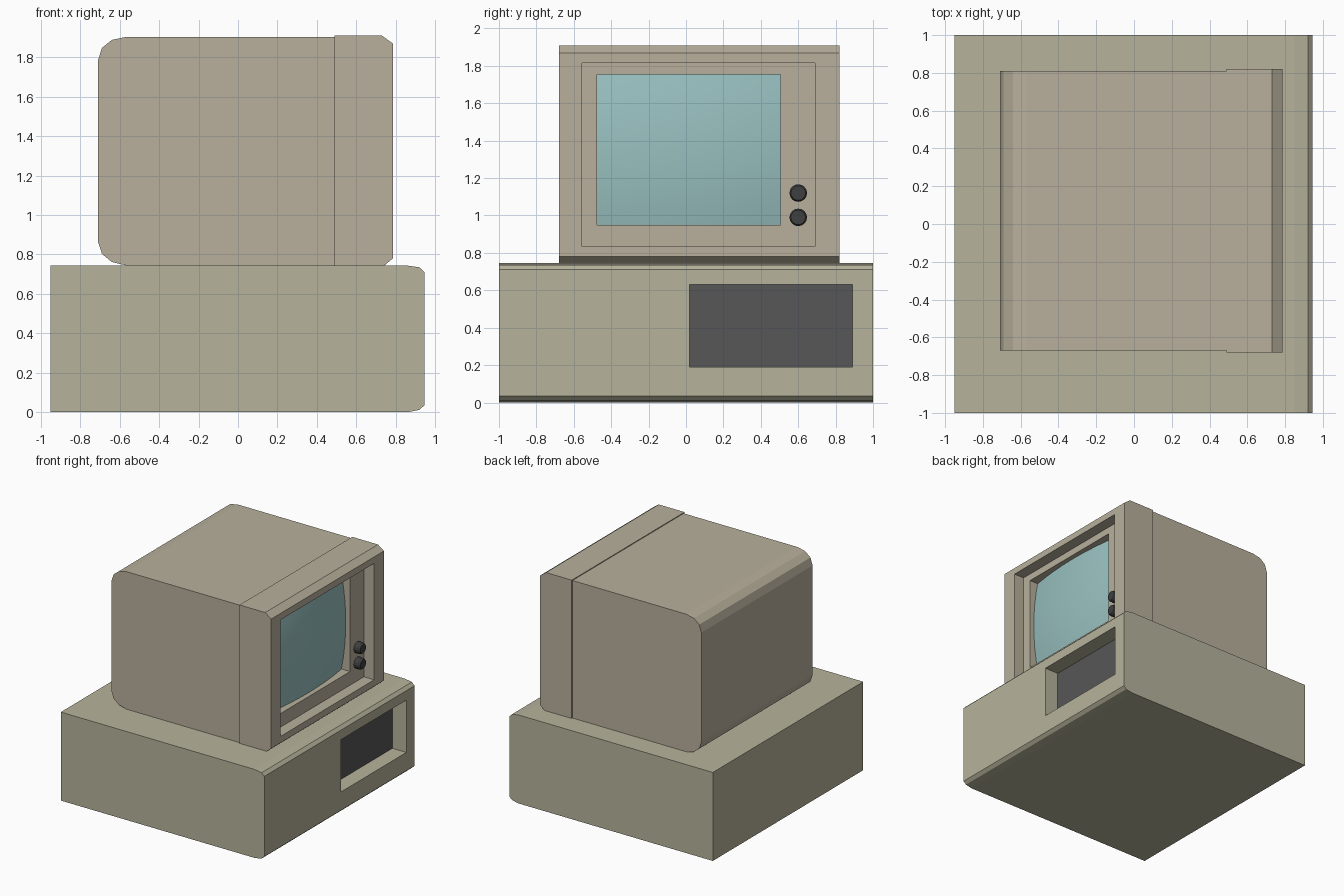
import bpy, bmesh, math
from mathutils import Matrix

if "Cube" in bpy.data.objects:
    bpy.data.objects.remove(bpy.data.objects["Cube"])


def material(name, rgb):
    m = bpy.data.materials.new(name)
    m.diffuse_color = (*rgb, 1)
    m.use_nodes = True
    m.node_tree.nodes["Principled BSDF"].inputs["Base Color"].default_value = m.diffuse_color
    return m


CASE = material("case_beige", (0.47, 0.45, 0.33))
SHELL = material("monitor_beige", (0.48, 0.435, 0.335))
GLASS = material("screen_glass", (0.32, 0.53, 0.53))
PANEL = material("drive_grey", (0.095, 0.095, 0.098))
KNOB = material("knob_black", (0.05, 0.05, 0.05))


def finish(bm, name, mat):
    bmesh.ops.recalc_face_normals(bm, faces=bm.faces)
    me = bpy.data.meshes.new(name)
    bm.to_mesh(me)
    bm.free()
    ob = bpy.data.objects.new(name, me)
    bpy.context.collection.objects.link(ob)
    if mat:
        me.materials.append(mat)
    return ob


def extrude_y(name, profile, y0, y1, mat):
    """Closed x/z profile extruded along y."""
    bm = bmesh.new()
    face = bm.faces.new([bm.verts.new((x, y0, z)) for x, z in profile])
    new = bmesh.ops.extrude_face_region(bm, geom=[face])["geom"]
    verts = [g for g in new if isinstance(g, bmesh.types.BMVert)]
    bmesh.ops.translate(bm, verts=verts, vec=(0, y1 - y0, 0))
    return finish(bm, name, mat)


def box(name, x, y, z, mat=None):
    return extrude_y(name, [(x[0], z[0]), (x[1], z[0]), (x[1], z[1]), (x[0], z[1])], *y, mat)


def cut(ob, x, y, z):
    """Cut a rectangular pocket out of an object."""
    cutter = box("cutter", x, y, z)
    cutter.hide_render = True
    mod = ob.modifiers.new("pocket", 'BOOLEAN')
    mod.operation = 'DIFFERENCE'
    mod.solver = 'EXACT'
    mod.object = cutter
    bpy.context.view_layer.objects.active = ob
    bpy.ops.object.modifier_apply(modifier=mod.name)
    bpy.data.objects.remove(cutter)


# Desktop case with softened front edges and a drive bay
case = extrude_y("computer_case", [
    (-0.95, 0), (0.86, 0), (0.92, 0.012), (0.945, 0.035),
    (0.945, 0.71), (0.92, 0.735), (0.85, 0.745), (-0.95, 0.745)], -1, 1, CASE)
cut(case, (0.81, 1.1), (0.02, 0.89), (0.19, 0.63))
box("drive_panel", (0.80, 0.815), (0.02, 0.89), (0.19, 0.63), PANEL)

# Monitor rear housing with rounded back edges
extrude_y("monitor_housing", [
    (0.49, 0.745), (-0.57, 0.745), (-0.64, 0.762), (-0.69, 0.803), (-0.71, 0.865),
    (-0.71, 1.785), (-0.69, 1.847), (-0.64, 1.888), (-0.57, 1.903), (0.49, 1.903)],
    -0.67, 0.81, SHELL)

# Front bezel: wide shallow pocket, then a deeper hole for the tube
bezel = extrude_y("monitor_bezel", [
    (0.49, 0.742), (0.74, 0.742), (0.785, 0.78),
    (0.785, 1.87), (0.73, 1.91), (0.49, 1.91)], -0.68, 0.82, SHELL)
cut(bezel, (0.69, 0.9), (-0.555, 0.69), (0.835, 1.815))
cut(bezel, (0.58, 0.8), (-0.475, 0.505), (0.95, 1.755))

# Bulged screen glass
bm = bmesh.new()
bmesh.ops.create_grid(bm, x_segments=8, y_segments=8, size=1)
for v in bm.verts:
    u, w = v.co.x, v.co.y
    v.co = (0.69 - 0.04 * u * u - 0.04 * w * w, 0.015 + 0.49 * u, 1.3525 + 0.4025 * w)
screen = finish(bm, "screen", GLASS)
if screen.data.polygons[0].normal.x < 0:
    screen.data.flip_normals()
screen.data.shade_smooth()

# Two control knobs
for i, z in enumerate((1.12, 0.99)):
    bm = bmesh.new()
    for r1, r2, depth, x in ((0.047, 0.047, 0.045, 0.7075), (0.047, 0.039, 0.015, 0.7375)):
        bmesh.ops.create_cone(bm, cap_ends=True, segments=16, radius1=r1, radius2=r2, depth=depth,
                              matrix=Matrix.Translation((x, 0.6, z)) @ Matrix.Rotation(math.pi / 2, 4, 'Y'))
    finish(bm, f"knob_{i + 1}", KNOB)
